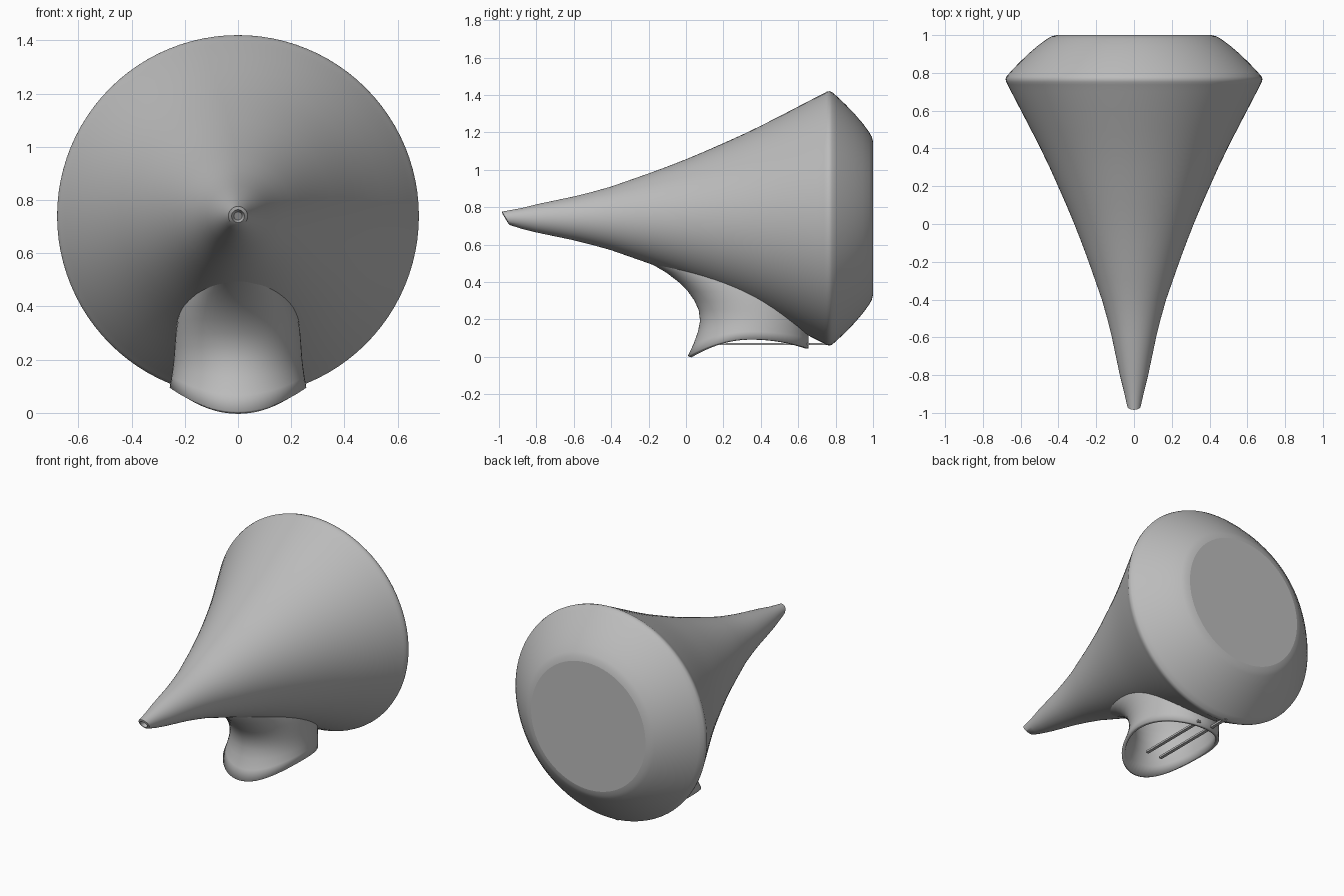
import bpy, bmesh, math
from mathutils import Vector

if "Cube" in bpy.data.objects:
    bpy.data.objects.remove(bpy.data.objects["Cube"])

grey = bpy.data.materials.new("plain grey")
grey.use_nodes = True
GREY = (0.5, 0.5, 0.5, 1)
grey.diffuse_color = GREY
grey.node_tree.nodes["Principled BSDF"].inputs["Base Color"].default_value = GREY

AXIS_Z = 0.74      # height of the horn axis
NECK_BACK = 0.655  # rear of the neck


def finish(bm, name, angle=40, fix_normals=True):
    """Turn a bmesh into a shaded, coloured object."""
    if fix_normals:
        bmesh.ops.recalc_face_normals(bm, faces=bm.faces)
    mesh = bpy.data.meshes.new(name)
    bm.to_mesh(mesh)
    bm.free()
    obj = bpy.data.objects.new(name, mesh)
    bpy.context.collection.objects.link(obj)
    mesh.materials.append(grey)
    bpy.ops.object.select_all(action="DESELECT")
    obj.select_set(True)
    bpy.context.view_layer.objects.active = obj
    bpy.ops.object.shade_smooth_by_angle(angle=math.radians(angle))
    return obj


def loft(bm, rings):
    """Skin closed rings of points with quads."""
    loops = [[bm.verts.new(p) for p in ring] for ring in rings]
    for a, b in zip(loops, loops[1:]):
        for i in range(len(a)):
            j = (i + 1) % len(a)
            bm.faces.new((a[i], a[j], b[j], b[i]))
    return loops


def circle(radius, y, n=96):
    return [Vector((radius * math.cos(t), y, AXIS_Z + radius * math.sin(t)))
            for t in (2 * math.pi * i / n for i in range(n))]


# Horn: flared cone, rounded rim and bevelled back; (radius, y)
horn_profile = [
    (0.015, -0.94), (0.024, -0.967), (0.036, -0.962), (0.055, -0.88),
    (0.075, -0.8), (0.117, -0.6), (0.142, -0.5), (0.17, -0.4), (0.205, -0.3),
    (0.24, -0.2), (0.277, -0.1), (0.316, 0), (0.358, 0.1), (0.402, 0.2),
    (0.447, 0.3), (0.495, 0.4), (0.546, 0.5), (0.598, 0.6), (0.65, 0.7),
    (0.669, 0.738), (0.677, 0.752), (0.68, 0.766), (0.676, 0.78),
    (0.656, 0.803), (0.61, 0.852), (0.56, 0.9), (0.508, 0.945),
    (0.46, 0.98), (0.437, 0.993), (0.41, 1)]
bm = bmesh.new()
loops = loft(bm, [circle(r, y) for r, y in horn_profile])
bm.faces.new(loops[0])
bm.faces.new(loops[-1])
# slant the tip
for v in bm.verts:
    if v.co.y < -0.9:
        v.co.y += (AXIS_Z - v.co.z) * 0.6
horn = finish(bm, "horn")
for face in horn.data.polygons:
    if face.normal.y > 0.999:
        face.use_smooth = False


# Neck: oval tube flowing out of the horn, ending in a saddle-shaped mouth
def neck_ring(front, height, half_width, saddle, n=64):
    mid, half = (front + NECK_BACK) / 2, (NECK_BACK - front) / 2
    ring = []
    for i in range(n):
        t = 2 * math.pi * i / n
        c = math.cos(t)
        dip = (0.09 if c < 0 else 0.05) * c * c * saddle
        ring.append(Vector((half_width * math.sin(t), mid + half * c, height - dip)))
    return ring


# front y, height, half width, saddle strength
neck_profile = [
    (0.01, 0.095, 0.257, 1), (0.04, 0.135, 0.25, 0.75), (0.064, 0.17, 0.245, 0.4),
    (0.075, 0.205, 0.241, 0.15), (0.068, 0.25, 0.238, 0), (0.045, 0.3, 0.234, 0),
    (0.01, 0.35, 0.228, 0), (-0.04, 0.4, 0.218, 0), (-0.105, 0.45, 0.2, 0),
    (-0.165, 0.485, 0.18, 0), (-0.235, 0.518, 0.155, 0), (-0.31, 0.546, 0.12, 0)]
bm = bmesh.new()
loft(bm, [neck_ring(*p) for p in neck_profile])
neck = finish(bm, "neck")
wall = neck.modifiers.new("wall", "SOLIDIFY")
wall.thickness = 0.02
wall.offset = -1

# Open the horn where the neck enters it
bm = bmesh.new()
bm.from_mesh(horn.data)
inside = [f for f in bm.faces
          if (c := f.calc_center_median()).z < 0.5
          and (c.x / 0.2) ** 2 + ((c.y - 0.36) / 0.26) ** 2 < 1]
bmesh.ops.delete(bm, geom=inside, context="FACES")
bm.to_mesh(horn.data)
bm.free()

# Two thin struts crossing the neck mouth to the rim
for side, start, end in (("left", 0.18, 0.66), ("right", 0.18, 0.78)):
    x = 0.05 if side == "left" else -0.05
    bm = bmesh.new()
    bmesh.ops.create_cube(bm, size=1)
    bmesh.ops.scale(bm, vec=(0.02, end - start, 0.012), verts=bm.verts)
    bmesh.ops.translate(bm, vec=(x, (start + end) / 2, 0.068), verts=bm.verts)
    finish(bm, side + "_strut")
